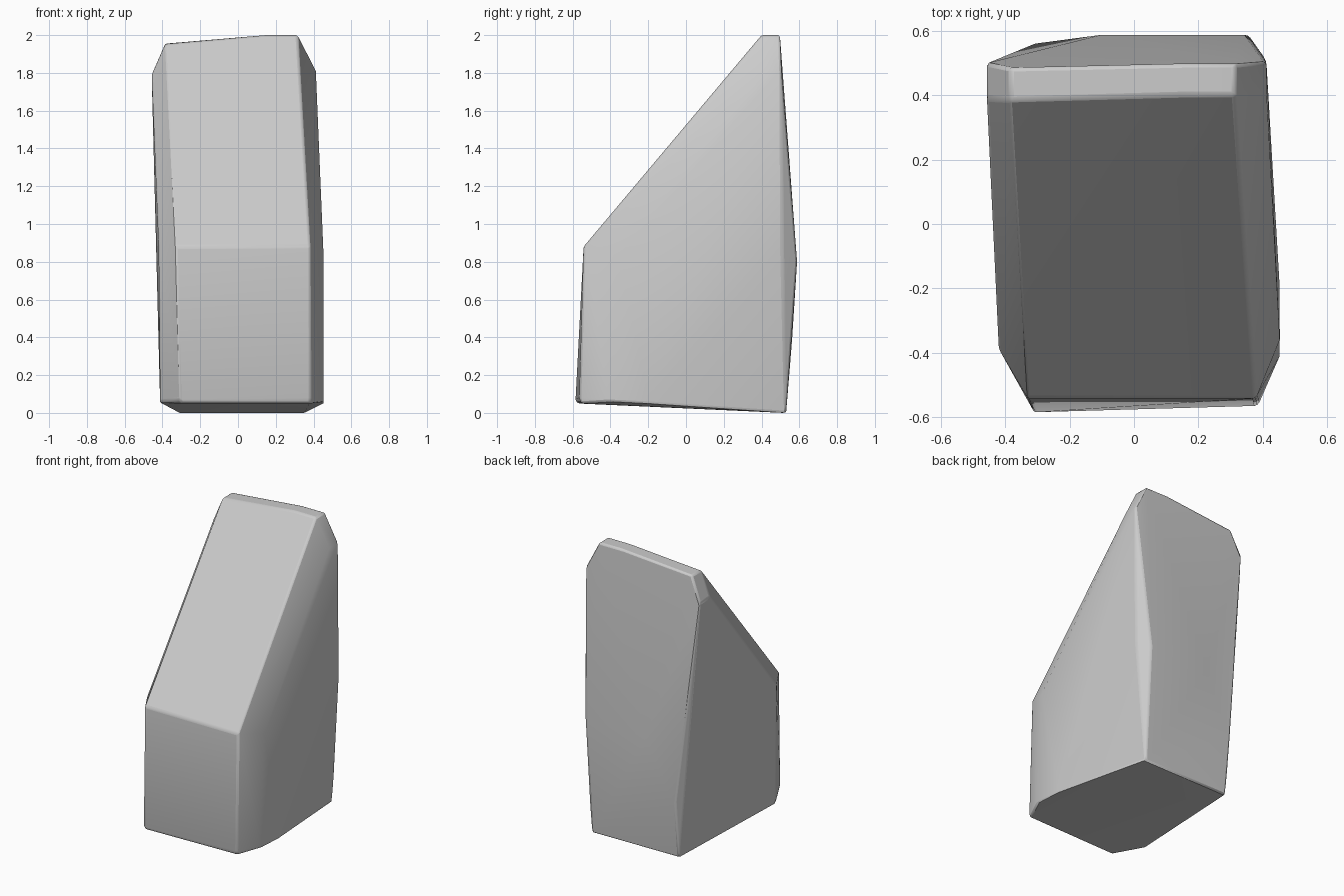
import bpy, bmesh
from math import radians

if "Cube" in bpy.data.objects:
    bpy.data.objects.remove(bpy.data.objects["Cube"])

# Key corners of the faceted block
front = [(-0.31, -0.585, 0.07), (0.385, -0.565, 0.08),
         (-0.33, -0.542, 0.88), (0.38, -0.542, 0.88)]
sides = [(-0.413, -0.39, 0.055), (-0.42, -0.39, 0.87),
         (0.453, -0.41, 0.06), (0.453, -0.20, 0.05), (0.453, -0.36, 0.83)]
base = [(-0.30, -0.575, 0.05), (0.385, -0.555, 0.05),
        (-0.31, 0.52, 0.0), (0.35, 0.53, 0.0)]
back = [(-0.31, 0.563, 0.40), (-0.10, 0.588, 0.80), (0.355, 0.588, 0.80),
        (0.41, 0.51, 0.85)]
crown = [(-0.457, 0.39, 1.79), (-0.457, 0.50, 1.79),
         (0.412, 0.41, 1.81), (0.412, 0.505, 1.81),
         (-0.385, 0.385, 1.953), (-0.385, 0.485, 1.955),
         (0.15, 0.40, 2.0), (0.315, 0.40, 2.0), (0.315, 0.497, 2.0),
         (0.15, 0.497, 2.0)]

# Wrap the corners in a convex shell
bm = bmesh.new()
for p in front + sides + base + back + crown:
    bm.verts.new(p)
res = bmesh.ops.convex_hull(bm, input=bm.verts[:])
loose = [v for v in bm.verts if not v.link_faces]
bmesh.ops.delete(bm, geom=loose, context='VERTS')
bmesh.ops.dissolve_limit(bm, angle_limit=radians(2), verts=bm.verts[:], edges=bm.edges[:])
bmesh.ops.recalc_face_normals(bm, faces=bm.faces[:])

mesh = bpy.data.meshes.new("stone_block")
bm.to_mesh(mesh)
bm.free()
stone = bpy.data.objects.new("stone_block", mesh)
bpy.context.collection.objects.link(stone)

# Worn edges
bev = stone.modifiers.new("worn_edges", 'BEVEL')
bev.width = 0.012
bev.segments = 2
bev.limit_method = 'ANGLE'
bev.angle_limit = radians(25)

bpy.context.view_layer.objects.active = stone
stone.select_set(True)
bpy.ops.object.shade_smooth_by_angle(angle=radians(25))
